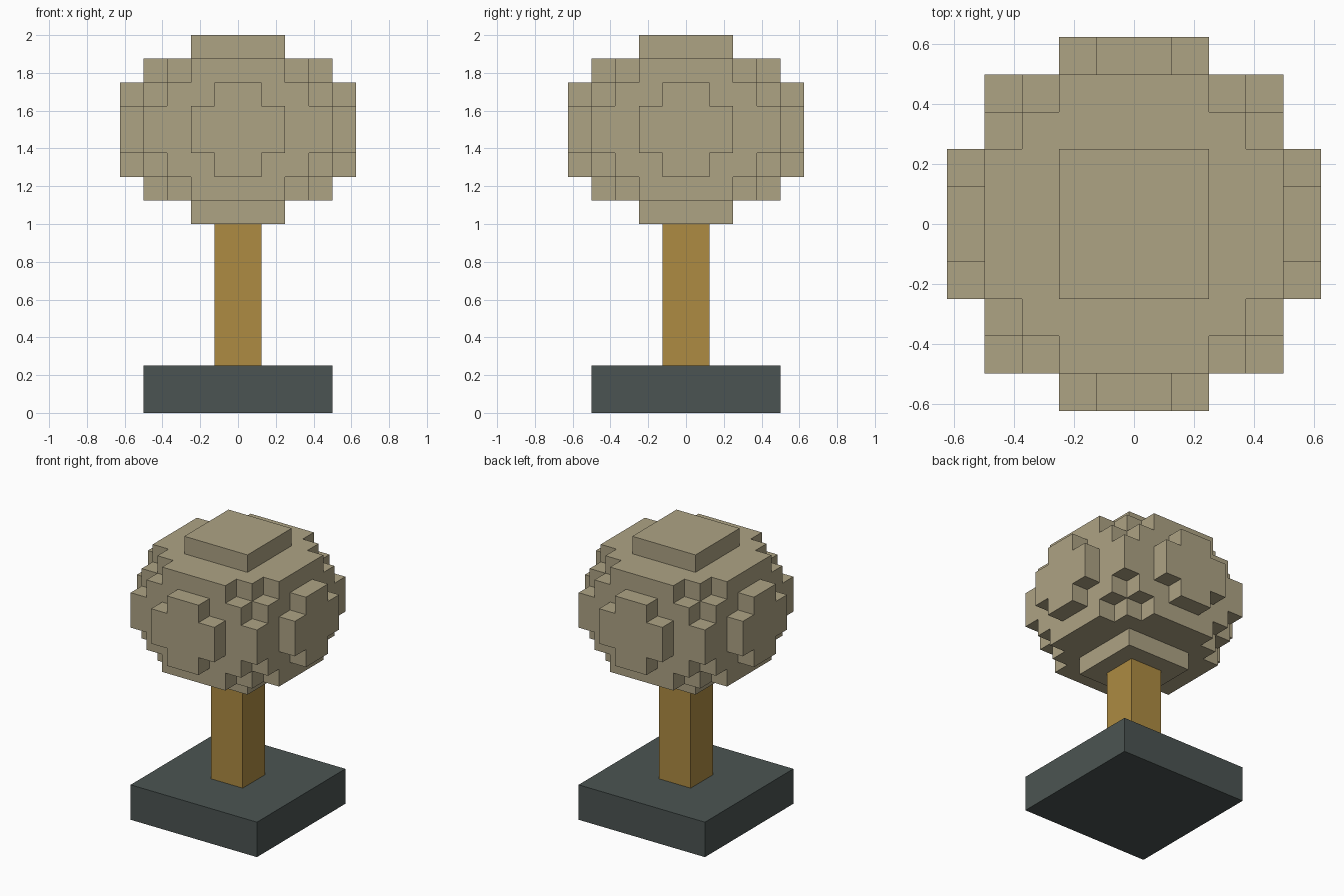
import bpy
import bmesh
from itertools import product
from mathutils import Vector

if "Cube" in bpy.data.objects:
    bpy.data.objects.remove(bpy.data.objects["Cube"], do_unlink=True)

V = 0.125  # block size


def make_material(name, rgb):
    linear = [((c / 255 + 0.055) / 1.055) ** 2.4 for c in rgb] + [1.0]
    mat = bpy.data.materials.new(name)
    mat.use_nodes = True
    mat.diffuse_color = linear
    mat.node_tree.nodes["Principled BSDF"].inputs["Base Color"].default_value = linear
    return mat


def add_object(name, bm, mat):
    mesh = bpy.data.meshes.new(name)
    bm.to_mesh(mesh)
    bm.free()
    mesh.materials.append(mat)
    obj = bpy.data.objects.new(name, mesh)
    bpy.context.collection.objects.link(obj)
    return obj


def add_box(name, half, z0, z1, mat):
    bm = bmesh.new()
    bmesh.ops.create_cube(bm, size=1)
    bmesh.ops.scale(bm, vec=(2 * half, 2 * half, z1 - z0), verts=bm.verts)
    bmesh.ops.translate(bm, vec=(0, 0, (z0 + z1) / 2), verts=bm.verts)
    return add_object(name, bm, mat)


# Crown layers from the middle outwards: half-depth in blocks for each
# block column counted from the centre; mirrored on all three axes.
LAYERS = [
    (5, 5, 4, 4, 2),
    (5, 4, 4, 3, 1),
    (4, 4, 3, 2),
    (2, 2),
]


def filled(i, j, k):
    a, b, c = (n if n >= 0 else -n - 1 for n in (i, j, k))
    return c < len(LAYERS) and a < len(LAYERS[c]) and b < LAYERS[c][a]


def add_crown(name, centre_z, mat):
    bm = bmesh.new()
    for cell in product(range(-5, 5), repeat=3):
        if not filled(*cell):
            continue
        # Only the faces that touch empty space
        for axis, side in product(range(3), (0, 1)):
            near = list(cell)
            near[axis] += 2 * side - 1
            if filled(*near):
                continue
            u, w = (axis + 1) % 3, (axis + 2) % 3
            corners = []
            for du, dw in ((0, 0), (1, 0), (1, 1), (0, 1)):
                p = Vector(cell)
                p[axis] += side
                p[u] += du
                p[w] += dw
                corners.append(bm.verts.new(p * V + Vector((0, 0, centre_z))))
            bm.faces.new(corners if side else corners[::-1])
    bmesh.ops.remove_doubles(bm, verts=bm.verts, dist=0.001)
    # Merge the coplanar squares into clean flat faces
    bmesh.ops.dissolve_limit(bm, angle_limit=0.01, verts=bm.verts, edges=bm.edges)
    return add_object(name, bm, mat)


slate = make_material("slate grey", (75, 84, 82))
wood = make_material("ochre wood", (173, 139, 66))
leaf = make_material("dry khaki", (174, 163, 132))

add_box("base", 4 * V, 0.0, 2 * V, slate)
add_box("trunk", V, 2 * V, 8 * V, wood)
add_crown("crown", 12 * V, leaf)
